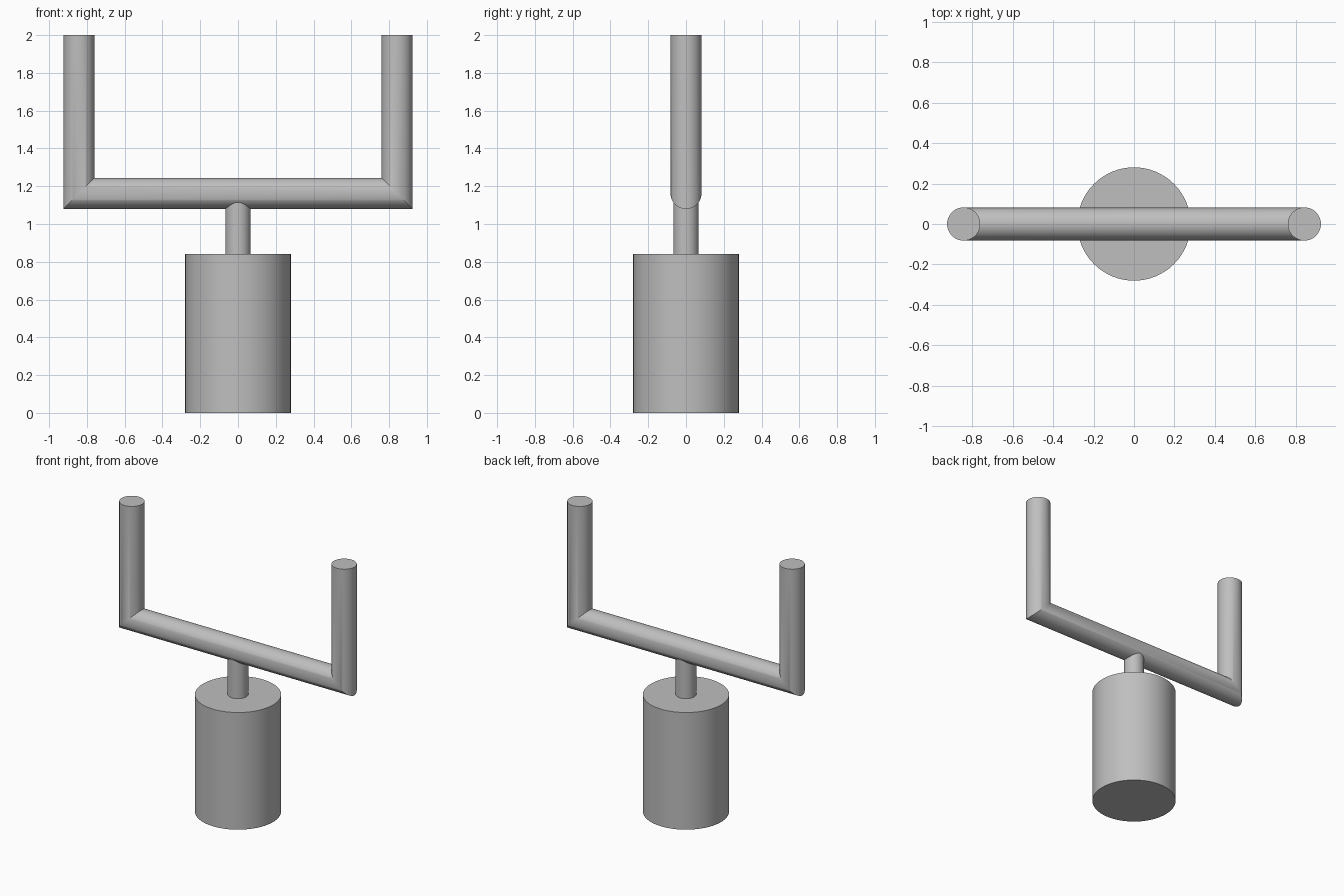
import bpy, bmesh, math

if "Cube" in bpy.data.objects:
    bpy.data.objects.remove(bpy.data.objects["Cube"], do_unlink=True)

GREY = (0.52, 0.52, 0.52, 1)
metal = bpy.data.materials.new("plain grey")
metal.use_nodes = True
metal.diffuse_color = GREY
metal.node_tree.nodes["Principled BSDF"].inputs["Base Color"].default_value = GREY

SIDES = 64


def finish(obj, name):
    obj.name = name
    obj.data.materials.append(metal)
    bpy.ops.object.select_all(action="DESELECT")
    obj.select_set(True)
    bpy.context.view_layer.objects.active = obj
    bpy.ops.object.shade_smooth_by_angle(angle=math.radians(30))


def cylinder(name, radius, bottom, top):
    bpy.ops.mesh.primitive_cylinder_add(
        vertices=SIDES, radius=radius, depth=top - bottom,
        location=(0, 0, (bottom + top) / 2))
    finish(bpy.context.object, name)


def mitred_fork(name, radius, half_width, bar_z, top_z):
    """U-shaped round pipe with mitred corners."""
    bm = bmesh.new()
    # Each ring is (side of the fork, whether it is an upright's open end)
    rings = []
    for side, at_top in ((-1, True), (-1, False), (1, False), (1, True)):
        ring = []
        for i in range(SIDES):
            a = math.tau * i / SIDES
            inward = radius * math.sin(a)
            z = top_z if at_top else bar_z + inward
            ring.append(bm.verts.new(
                (side * (half_width - inward), radius * math.cos(a), z)))
        rings.append(ring)
    for lower, upper in zip(rings, rings[1:]):
        for i in range(SIDES):
            j = (i + 1) % SIDES
            bm.faces.new((lower[i], lower[j], upper[j], upper[i]))
    bm.faces.new(rings[0])
    bm.faces.new(rings[-1])
    bmesh.ops.recalc_face_normals(bm, faces=bm.faces)
    mesh = bpy.data.meshes.new(name)
    bm.to_mesh(mesh)
    bm.free()
    obj = bpy.data.objects.new(name, mesh)
    bpy.context.collection.objects.link(obj)
    finish(obj, name)


# Padded base, short stem and the U-shaped fork
cylinder("base", 0.28, 0, 0.84)
cylinder("stem", 0.067, 0.84, 1.15)
mitred_fork("fork", 0.082, 0.842, 1.162, 2)
